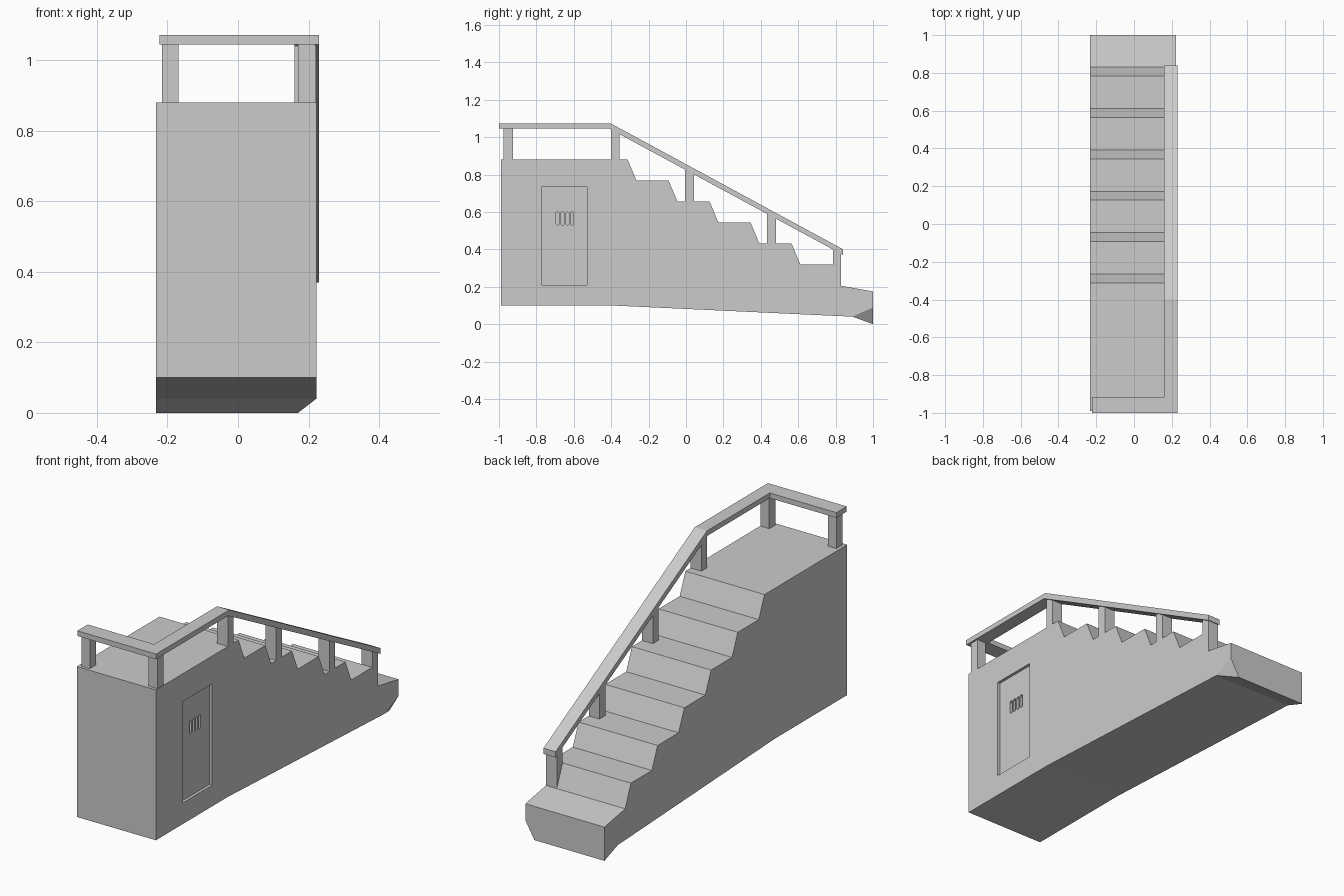
import bpy, bmesh
from mathutils import Vector

if "Cube" in bpy.data.objects:
    bpy.data.objects.remove(bpy.data.objects["Cube"])

RIGHT, LEFT = 0.222, -0.232


def prism(name, profile, x0, x1, cut=None):
    """Extrude a (y, z) profile along x; cut = optional three points of a slicing plane."""
    bm = bmesh.new()
    face = bm.faces.new([bm.verts.new((x0, y, z)) for y, z in profile])
    ext = bmesh.ops.extrude_face_region(bm, geom=[face])
    for v in ext["geom"]:
        if isinstance(v, bmesh.types.BMVert):
            v.co.x = x1
    if cut:
        a, b, c = (Vector(p) for p in cut)
        bmesh.ops.bisect_plane(bm, geom=bm.verts[:] + bm.edges[:] + bm.faces[:], dist=1e-5,
                               plane_co=a, plane_no=(b - a).cross(c - a).normalized(),
                               clear_outer=True)
        bmesh.ops.holes_fill(bm, edges=[e for e in bm.edges if e.is_boundary])
    bmesh.ops.recalc_face_normals(bm, faces=bm.faces[:])
    mesh = bpy.data.meshes.new(name)
    bm.to_mesh(mesh)
    bm.free()
    ob = bpy.data.objects.new(name, mesh)
    bpy.context.collection.objects.link(ob)
    return ob


def rect(y0, y1, z0, z1):
    return [(y0, z0), (y1, z0), (y1, z1), (y0, z1)]


def carve(target, cutter):
    mod = target.modifiers.new(cutter.name, "BOOLEAN")
    mod.operation, mod.solver, mod.object = "DIFFERENCE", "EXACT", cutter
    cutter.hide_render = True
    cutter.hide_set(True)


# Staircase body: underside, blunt foot, then six slanted risers up to the landing
profile = [(-0.99, 0.10), (-0.40, 0.10), (0.89, 0.04), (1.0, 0.0), (1.0, 0.175)]
for i in range(6):
    y = 0.83 - 0.219 * i
    z = 0.32 + 0.112 * i
    profile += [(y, 0.205 if i == 0 else z - 0.112), (y - 0.047, z)]
profile.append((-0.99, 0.88))
body = prism("staircase_body", profile, LEFT, RIGHT,
             cut=[(0.17, 1.0, 0.0), (RIGHT, 1.0, 0.09), (RIGHT, 0.89, 0.04)])

# Recessed door with four vent slots
carve(body, prism("door_cutter", rect(-0.77, -0.53, 0.21, 0.735), RIGHT - 0.015, 0.3))
for i in range(4):
    y, w, c = -0.686 + 0.0255 * i, 0.0085, 0.005
    slot = [(y - w, 0.53 + c), (y - w + c, 0.53), (y + w - c, 0.53), (y + w, 0.53 + c),
            (y + w, 0.60 - c), (y + w - c, 0.60), (y - w + c, 0.60), (y - w, 0.60 - c)]
    carve(body, prism(f"vent_cutter_{i}", slot, RIGHT - 0.03, 0.29))

# Handrail: side rail that bends down the stairs, plus the bar across the landing
prism("side_rail", [(-1.0, 1.045), (-0.41, 1.045), (0.84, 0.37), (0.84, 0.40),
                    (-0.40, 1.072), (-1.0, 1.072)], 0.16, 0.23)
prism("front_rail", rect(-1.0, -0.915, 1.045, 1.072), -0.222, 0.16)

# Landing posts
for name, x0, x1 in (("left", -0.215, -0.168), ("right", 0.17, 0.22)):
    prism(f"landing_post_{name}", rect(-0.975, -0.925, 0.88, 1.046), x0, x1)


# Stair posts with tops following the slope of the rail
def under_rail(y):
    return 1.047 - 0.54 * (y + 0.41)


for i, (y0, y1, za, zb) in enumerate([(-0.40, -0.355, 0.88, 0.88), (-0.005, 0.043, 0.656, 0.656),
                                      (0.432, 0.48, 0.432, 0.432), (0.785, 0.83, 0.315, 0.205)]):
    prism(f"stair_post_{i}", [(y0, za), (y1, zb), (y1, under_rail(y1)), (y0, under_rail(y0))],
          0.16, RIGHT)
